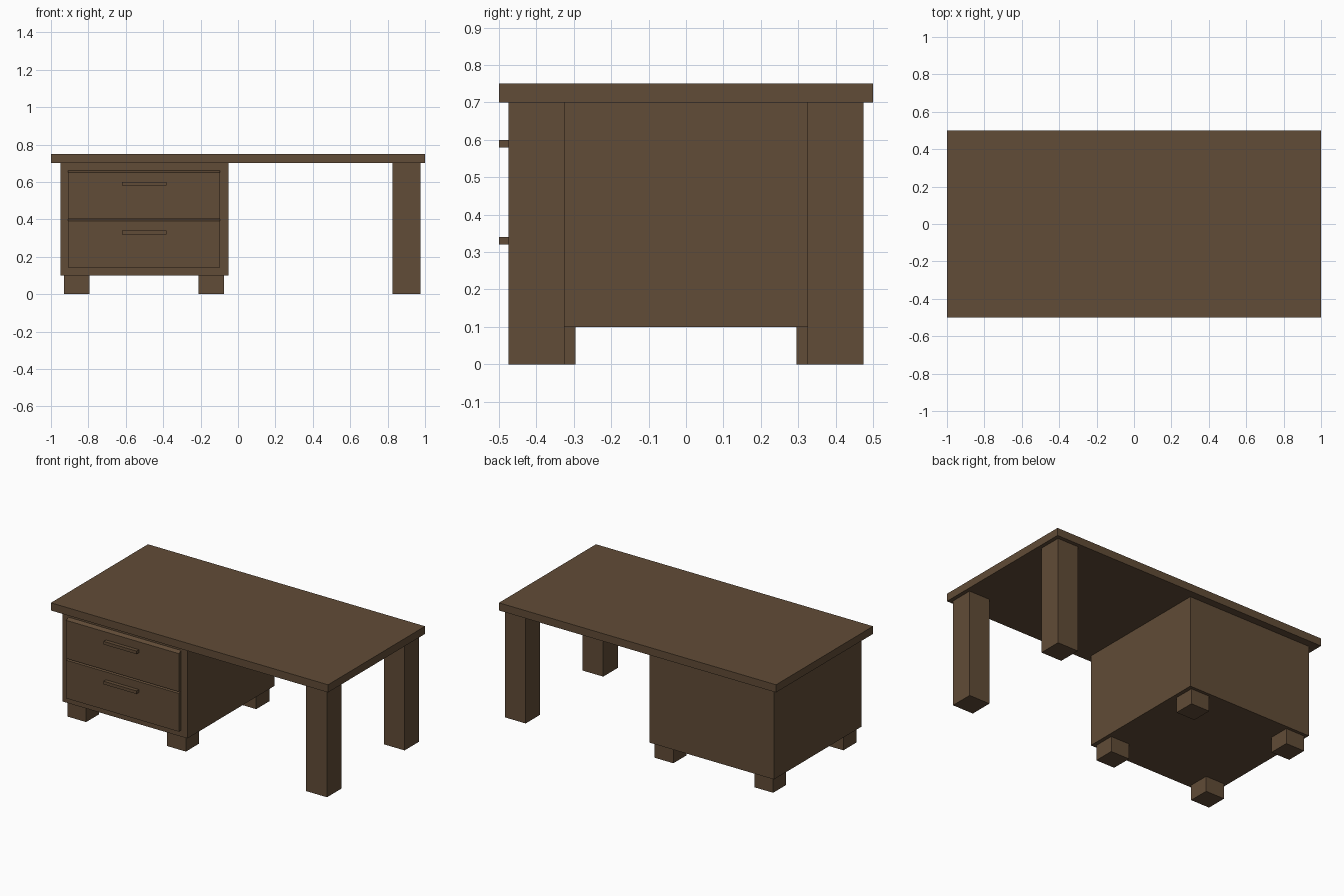
import bpy, bmesh

if "Cube" in bpy.data.objects:
    bpy.data.objects.remove(bpy.data.objects["Cube"])

wood = bpy.data.materials.new("dark_brown_wood")
wood.diffuse_color = (0.12, 0.072, 0.038, 1.0)
wood.use_nodes = True
wood.node_tree.nodes["Principled BSDF"].inputs["Base Color"].default_value = wood.diffuse_color


def box(name, lo, hi, top_slope=0.0):
    """Axis-aligned box; top_slope lowers the front top edge."""
    bm = bmesh.new()
    bmesh.ops.create_cube(bm, size=1.0)
    for v in bm.verts:
        front_top = v.co.y < 0 and v.co.z > 0
        v.co = [hi[i] if v.co[i] > 0 else lo[i] for i in range(3)]
        if front_top:
            v.co.z -= top_slope
    mesh = bpy.data.meshes.new(name)
    bm.to_mesh(mesh)
    bm.free()
    mesh.materials.append(wood)
    obj = bpy.data.objects.new(name, mesh)
    bpy.context.collection.objects.link(obj)
    return obj


# Table top
box("table_top", (-1, -0.5, 0.70), (1, 0.5, 0.75))

# Cabinet body
box("cabinet", (-0.95, -0.45, 0.10), (-0.05, 0.45, 0.70))

# Two drawer fronts with sloped top edges, each with a handle
for name, z in (("lower", 0.142), ("upper", 0.402)):
    box(name + "_drawer_front", (-0.908, -0.475, z), (-0.095, -0.45, z + 0.26), 0.011)
    box(name + "_drawer_handle", (-0.62, -0.5, z + 0.178), (-0.383, -0.475, z + 0.198))

for side, s in (("front", -1), ("back", 1)):
    # Long legs at the open end
    y = s * 0.40
    box(side + "_leg", (0.825, y - 0.075, 0), (0.975, y + 0.075, 0.70))
    # Short feet under the cabinet
    y = s * 0.3625
    for end, x in (("outer", -0.8625), ("inner", -0.1425)):
        box(f"{side}_{end}_foot", (x - 0.0675, y - 0.0675, 0), (x + 0.0675, y + 0.0675, 0.10))
